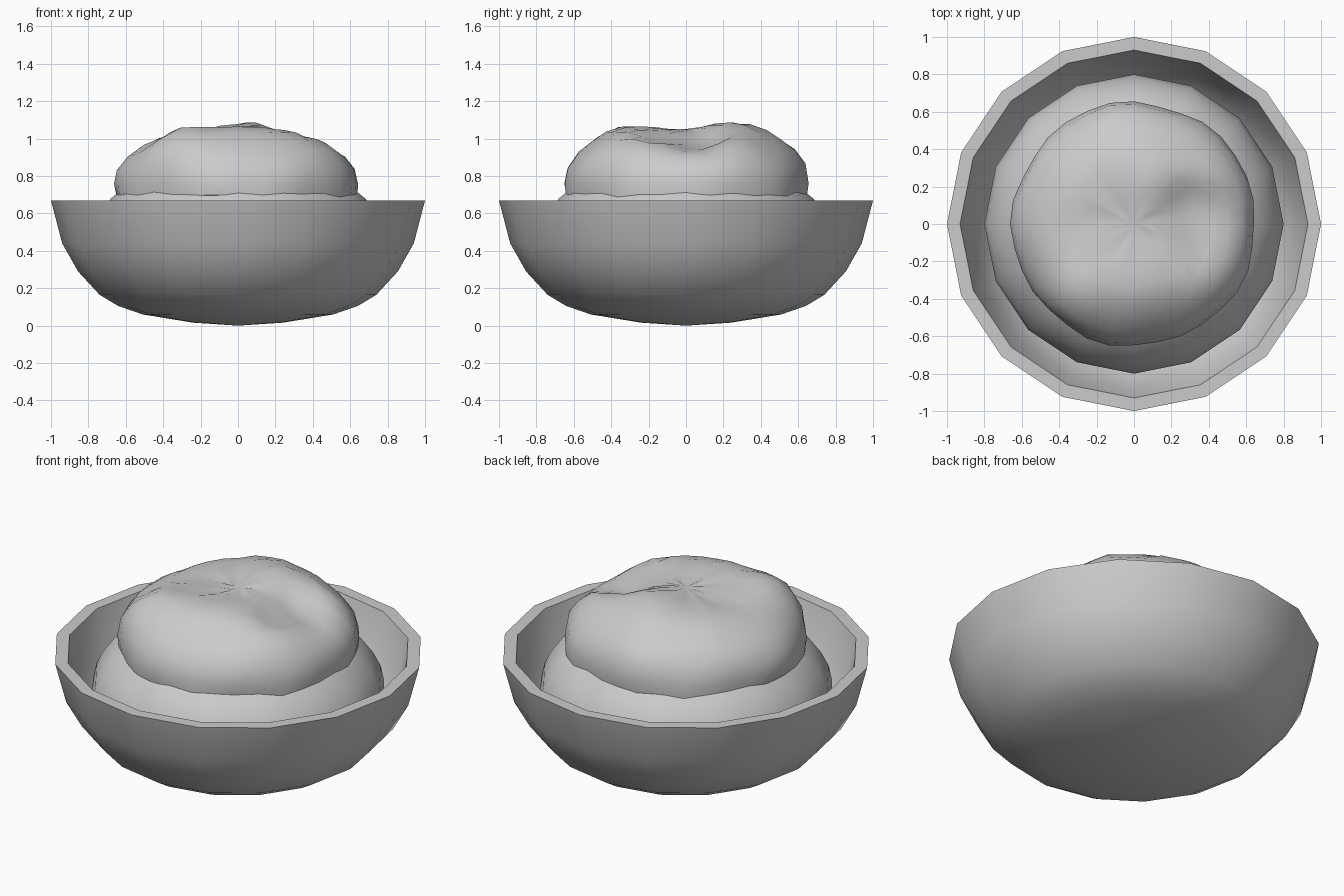
import bpy, math, random
from math import sin, cos, pi, exp

if "Cube" in bpy.data.objects:
    bpy.data.objects.remove(bpy.data.objects["Cube"])

random.seed(4)


def lathe(name, profile, sides, shape=None, angle=40):
    """Revolve (radius, z) points; radius 0 makes a pole. shape() may move a point."""
    verts, faces, rings = [], [], []
    for r, z in profile:
        n = 1 if r == 0 else sides
        ring = []
        for i in range(n):
            a = 2 * pi * i / sides
            p = (r * cos(a), r * sin(a), z)
            verts.append(shape(*p) if shape else p)
            ring.append(len(verts) - 1)
        rings.append(ring)
    for lo, hi in zip(rings, rings[1:]):
        for i in range(sides):
            j = (i + 1) % sides
            f = [lo[i % len(lo)], lo[j % len(lo)], hi[j % len(hi)], hi[i % len(hi)]]
            faces.append(list(dict.fromkeys(f)))
    mesh = bpy.data.meshes.new(name)
    mesh.from_pydata(verts, [], faces)
    ob = bpy.data.objects.new(name, mesh)
    bpy.context.collection.objects.link(ob)
    bpy.ops.object.select_all(action='DESELECT')
    ob.select_set(True)
    bpy.context.view_layer.objects.active = ob
    bpy.ops.object.shade_smooth_by_angle(angle=math.radians(angle))
    return ob


# Bowl: outer shell, flat rim, inner wall
lathe("bowl", [(0, 0), (0.24, 0.016), (0.51, 0.06), (0.64, 0.105), (0.74, 0.165),
               (0.855, 0.29), (0.94, 0.44), (1.0, 0.67),
               (0.93, 0.67), (0.875, 0.46), (0.80, 0.32), (0.69, 0.21),
               (0.48, 0.12), (0.23, 0.076), (0, 0.06)], 16)

# Smooth lower filling, a dome resting against the inner wall
lathe("filling", [(0.76, 0.28), (0.79, 0.36), (0.80, 0.43), (0.78, 0.52),
                  (0.74, 0.60), (0.68, 0.68), (0.58, 0.76), (0.40, 0.84),
                  (0.20, 0.87), (0, 0.88)], 16)

# Lumps and dents of the topping: x, y, spread, height
BUMPS = [(-0.34, -0.42, 0.13, 0.06), (0.06, 0.23, 0.12, 0.035),
         (0.40, 0.26, 0.10, 0.035), (0.05, -0.36, 0.14, 0.02),
         (-0.36, 0.02, 0.14, -0.02), (0.36, 0.06, 0.12, -0.09),
         (0.29, 0.17, 0.05, -0.05), (0.35, -0.16, 0.07, -0.05),
         (0.42, -0.30, 0.12, 0.03), (-0.1, 0.60, 0.2, 0.03),
         (-0.1, 0.0, 0.12, -0.01)]


def lumpy(x, y, z):
    a = math.atan2(y, x)
    k = 1 + 0.012 * sin(5 * a + 6 * z) + 0.009 * sin(9 * a - 9 * z)
    if z > 0.8:
        z += sum(h * exp(-((x - bx) ** 2 + (y - by) ** 2) / (2 * s * s))
                 for bx, by, s, h in BUMPS)
        z += random.uniform(-0.006, 0.006)
    elif 0.68 < z < 0.72:
        z += random.uniform(-0.012, 0.012)
    return (x * k, y * k, z)


# Lumpy topping with an uneven lower edge
lathe("topping", [(0.60, 0.68), (0.645, 0.69), (0.652, 0.76), (0.635, 0.84),
                  (0.58, 0.915), (0.51, 0.97), (0.43, 1.015), (0.34, 1.04),
                  (0.25, 1.048), (0.16, 1.05), (0.08, 1.05), (0, 1.05)],
      32, lumpy, 60)
